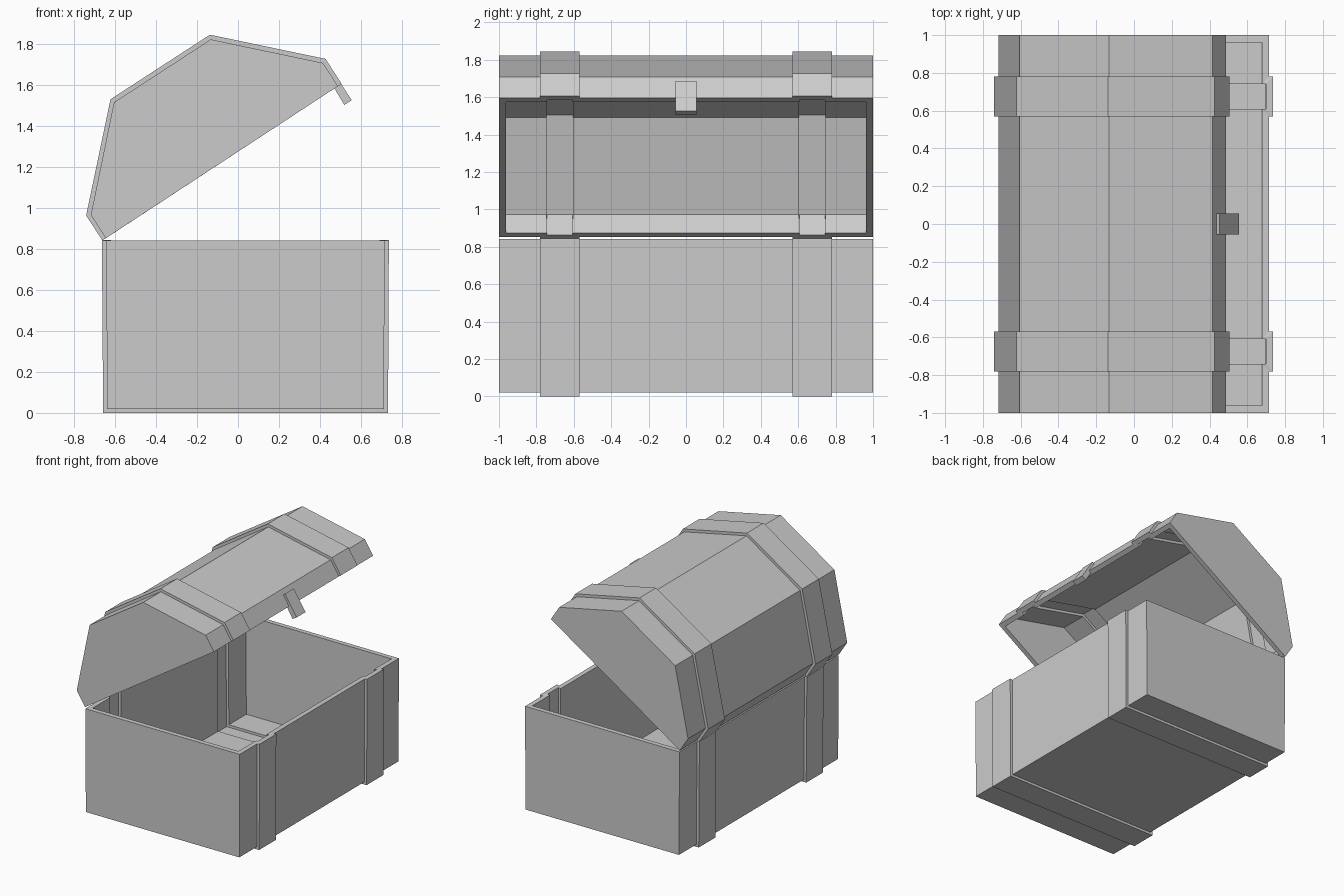
import bpy

if "Cube" in bpy.data.objects:
    bpy.data.objects.remove(bpy.data.objects["Cube"])


def make_mesh(name, verts, faces):
    mesh = bpy.data.meshes.new(name)
    mesh.from_pydata(verts, [], faces)
    mesh.update()
    obj = bpy.data.objects.new(name, mesh)
    bpy.context.collection.objects.link(obj)
    return obj


def loft(name, stations):
    """Skin clockwise (x, z) profiles placed along y, with capped ends."""
    n = len(stations[0][1])
    verts = [(x, y, z) for y, prof in stations for x, z in prof]
    faces = []
    for s in range(len(stations) - 1):
        for i in range(n - 1):
            a, b = s * n + i, (s + 1) * n + i
            faces.append((a, a + 1, b + 1, b))
    last = (len(stations) - 1) * n
    faces.append(tuple(reversed(range(n))))
    faces.append(tuple(range(last, last + n)))
    return make_mesh(name, verts, faces)


def strapped_shell(name, body, strap):
    """Open shell with two raised bands, hollowed to an even wall."""
    stations = [(-1, body)]
    for y0, y1 in ((-0.78, -0.57), (0.57, 0.78)):
        stations += [(y0, body), (y0, strap), (y1, strap), (y1, body)]
    stations.append((1, body))
    obj = loft(name, stations)
    wall = obj.modifiers.new("wall", 'SOLIDIFY')
    wall.thickness = 0.038
    wall.offset = -1
    wall.use_even_offset = True
    wall.use_quality_normals = True
    return obj


# Chest base, open at the top
strapped_shell(
    "chest_base",
    [(0.715, 0.84), (0.712, 0.02), (-0.638, 0.02), (-0.643, 0.84)],
    [(0.736, 0.843), (0.732, 0.0), (-0.658, 0.0), (-0.664, 0.843)])

# Faceted lid, swung open on the back edge
strapped_shell(
    "chest_lid",
    [(-0.645, 0.852), (-0.718, 0.965), (-0.605, 1.515),
     (-0.133, 1.822), (0.415, 1.707), (0.488, 1.594)],
    [(-0.662, 0.842), (-0.741, 0.963), (-0.622, 1.53),
     (-0.137, 1.845), (0.427, 1.727), (0.505, 1.606)])

# Latch tab on the lid's front edge
latch = [(0.425, 1.66), (0.452, 1.685), (0.555, 1.525), (0.518, 1.503)]
obj = loft("latch", [(-0.055, latch + latch[:1]), (0.055, latch + latch[:1])])
obj.modifiers.new("weld", 'WELD').merge_threshold = 0.0005
